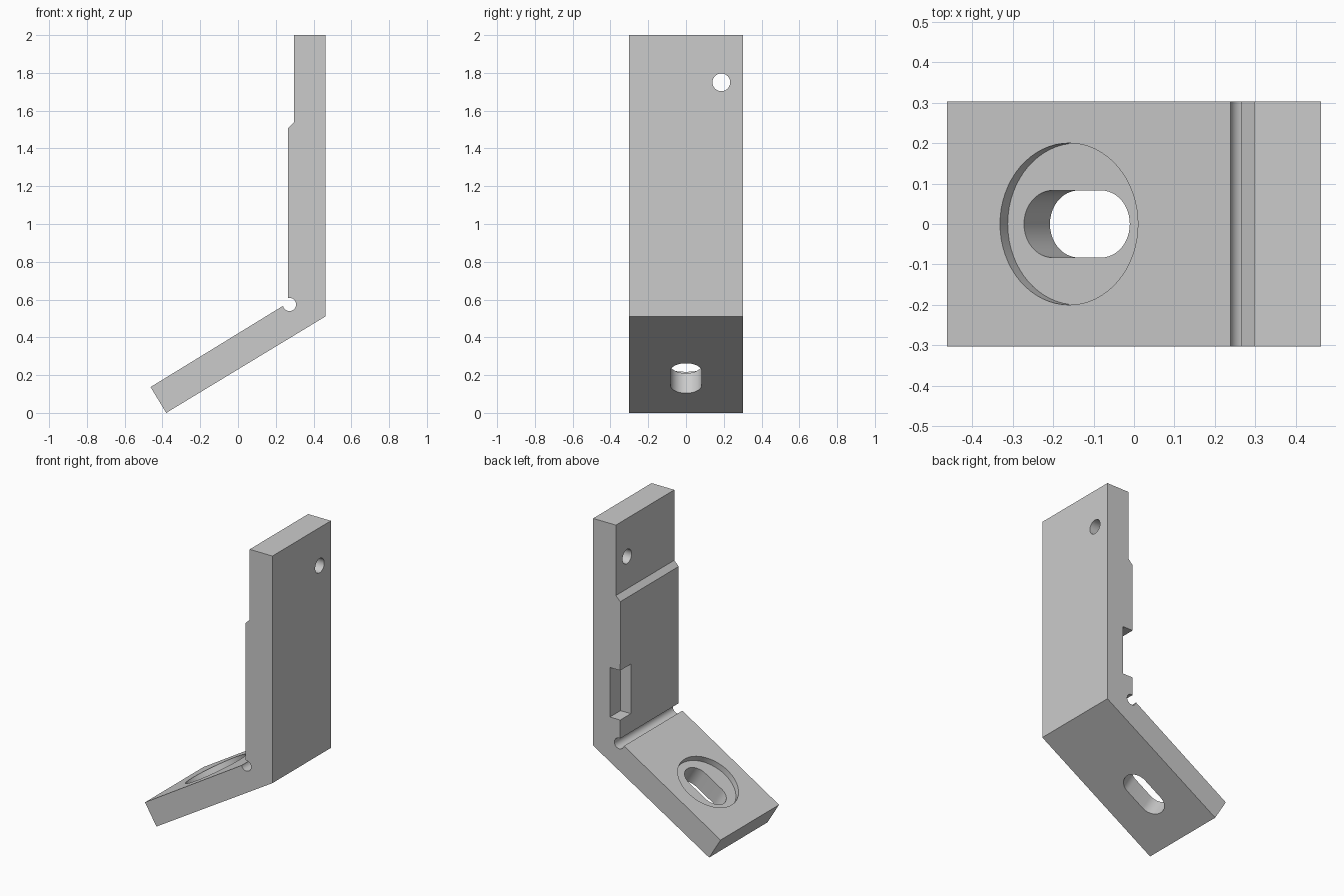
import bpy, bmesh
from math import sin, cos, atan2, radians, pi
from mathutils import Matrix, Vector

cube = bpy.data.objects.get("Cube")
if cube:
    bpy.data.objects.remove(cube)

grey = bpy.data.materials.new("plain grey")
grey.use_nodes = True
grey.diffuse_color = (0.6, 0.6, 0.6, 1)
grey.node_tree.nodes["Principled BSDF"].inputs["Base Color"].default_value = (0.6, 0.6, 0.6, 1)


def arc(cx, cy, r, start, end, steps):
    """Points along a circular arc, angles in degrees."""
    angles = [radians(start + (end - start) * i / steps) for i in range(steps + 1)]
    return [(cx + r * cos(a), cy + r * sin(a)) for a in angles]


def prism(name, outline, depth, matrix):
    """Extrude a 2D outline symmetrically along local z, then place it."""
    bm = bmesh.new()
    face = bm.faces.new([bm.verts.new((u, v, -depth / 2)) for u, v in outline])
    side = bmesh.ops.extrude_face_region(bm, geom=[face])["geom"]
    bmesh.ops.translate(bm, vec=(0, 0, depth),
                        verts=[e for e in side if isinstance(e, bmesh.types.BMVert)])
    bm.transform(matrix)
    bmesh.ops.recalc_face_normals(bm, faces=bm.faces)
    mesh = bpy.data.meshes.new(name)
    bm.to_mesh(mesh)
    bm.free()
    mesh.materials.append(grey)
    obj = bpy.data.objects.new(name, mesh)
    bpy.context.collection.objects.link(obj)
    return obj


def frame(u, v, w, origin):
    """Matrix from three axes and an origin."""
    m = Matrix((u, v, w)).transposed().to_4x4()
    m.translation = Vector(origin)
    return m


# Bracket side profile: upright plate, raised pad, corner relief, sloping foot
HALF = 0.303
heel, toe = Vector((0.462, 0.51)), Vector((-0.38, 0.0))
slope = atan2(heel.y - toe.y, heel.x - toe.x)
along, normal = Vector((cos(slope), sin(slope))), Vector((-sin(slope), cos(slope)))
toe_top = toe + normal * 0.16
profile = [tuple(toe), tuple(heel), (0.462, 2), (0.297, 2), (0.297, 1.538), (0.265, 1.506)]
profile += arc(0.2725, 0.574, 0.035, 102, -168, 28)
profile.append(tuple(toe_top))
bracket = prism("angle_bracket", profile, 2 * HALF,
                frame((1, 0, 0), (0, 0, 1), (0, -1, 0), (0, 0, 0)))

# Cutters for the foot: round counterbore and elongated slot
u, w = Vector((along.x, 0, along.y)), Vector((normal.x, 0, normal.y))
bore_centre = Vector((toe_top.x, 0, toe_top.y)) + u * (0.303 / cos(slope))
foot_frame = frame(u, (0, 1, 0), w, bore_centre)
slot = arc(0.07, 0, 0.083, -90, 90, 24) + arc(-0.07, 0, 0.083, 90, 270, 24)
cutters = [prism("counterbore_cutter", arc(0, 0, 0.2, 0, 360, 64)[:-1], 0.072, foot_frame),
           prism("slot_cutter", slot, 0.5, foot_frame)]

# Cutters for the upright: two screw holes and a notch on the back edge
for y in (-0.187, 0.187):
    cutters.append(prism("screw_hole_cutter", arc(0, 0, 0.047, 0, 360, 32)[:-1], 0.6,
                         frame((0, 1, 0), (0, 0, 1), (1, 0, 0), (0.38, y, 1.75))))
notch = [(0.2, 0.193), (0.34, 0.193), (0.34, 0.4), (0.2, 0.4)]
cutters.append(prism("notch_cutter", notch, 0.325, Matrix.Translation((0, 0, 0.892))))

# Cut, then discard the cutters
bpy.ops.object.select_all(action="DESELECT")
bpy.context.view_layer.objects.active = bracket
bracket.select_set(True)
for cutter in cutters:
    cutter.hide_render = True
    mod = bracket.modifiers.new(cutter.name, "BOOLEAN")
    mod.operation, mod.solver, mod.object = "DIFFERENCE", "EXACT", cutter
    bpy.ops.object.modifier_apply(modifier=mod.name)
    bpy.data.objects.remove(cutter)

bpy.ops.object.shade_smooth_by_angle(angle=radians(30))
